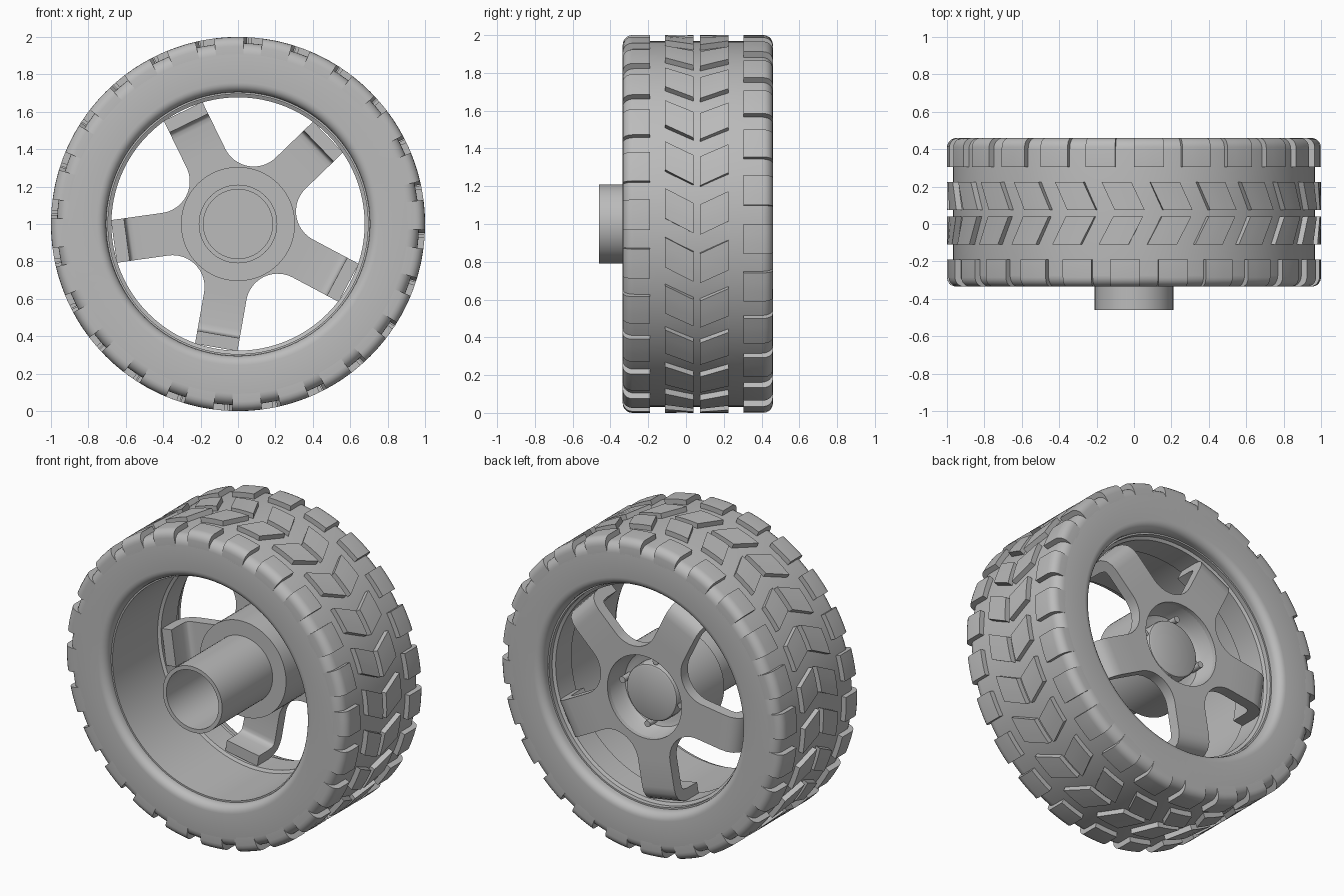
import bpy, bmesh
from math import sin, cos, radians, pi

if "Cube" in bpy.data.objects:
    bpy.data.objects.remove(bpy.data.objects["Cube"])

grey = bpy.data.materials.new("plain grey")
grey.use_nodes = True
grey.diffuse_color = (0.5, 0.5, 0.5, 1)
grey.node_tree.nodes["Principled BSDF"].inputs["Base Color"].default_value = (0.5, 0.5, 0.5, 1)

MID, HALF = 0.0625, 0.3975          # tyre centre and half width along the axle
BACK, FRONT = MID + HALF, MID - HALF
BASE_R, TREAD_R = 0.968, 1.0


def place(r, y, deg):
    """Point on the wheel, angle measured from the top towards +x."""
    a = radians(deg)
    return (r * sin(a), y, 1 + r * cos(a))


def finish(bm, name, recalc=True, thickness=0):
    bmesh.ops.remove_doubles(bm, verts=bm.verts, dist=0.0001)
    if recalc:
        bmesh.ops.recalc_face_normals(bm, faces=bm.faces)
    mesh = bpy.data.meshes.new(name)
    bm.to_mesh(mesh)
    bm.free()
    obj = bpy.data.objects.new(name, mesh)
    bpy.context.collection.objects.link(obj)
    mesh.materials.append(grey)
    bpy.ops.object.select_all(action='DESELECT')
    obj.select_set(True)
    bpy.context.view_layer.objects.active = obj
    if thickness:
        mod = obj.modifiers.new("thickness", 'SOLIDIFY')
        mod.thickness, mod.offset, mod.use_even_offset = thickness, -1, True
        bpy.ops.object.modifier_apply(modifier=mod.name)
    bpy.ops.object.shade_smooth_by_angle(angle=radians(35))
    return obj


def sweep(bm, profile, angles, skew=lambda y: 0, ring=False):
    """Sweep a closed (radius, y) profile around the axle."""
    rows = [[bm.verts.new(place(r, y, a + skew(y))) for r, y in profile] for a in angles]
    n = len(profile)
    for i in range(len(rows) if ring else len(rows) - 1):
        a, b = rows[i], rows[(i + 1) % len(rows)]
        for j in range(n):
            k = (j + 1) % n
            quad = [a[j], a[k], b[k], b[j]]
            if profile[j][0] == 0 and profile[k][0] == 0:
                continue
            if profile[j][0] == 0:
                quad = [a[j], a[k], b[k]]
            elif profile[k][0] == 0:
                quad = [a[j], a[k], b[j]]
            bm.faces.new(quad)
    if not ring:
        bm.faces.new(rows[0])
        bm.faces.new(rows[-1])


def lathe(name, profile, segments=96):
    bm = bmesh.new()
    sweep(bm, profile, [360 * i / segments for i in range(segments)], ring=True)
    bmesh.ops.delete(bm, geom=[v for v in bm.verts if not v.link_faces], context='VERTS')
    return finish(bm, name)


def corner(r, y, size, start, end, steps=6):
    """Rounded corner points in (radius, y)."""
    return [(r + size * cos(radians(start + (end - start) * i / steps)),
             y + size * sin(radians(start + (end - start) * i / steps)))
            for i in range(steps + 1)]


# Tyre carcass: rounded shoulders and beads
lathe("tyre",
      corner(BASE_R - 0.06, BACK - 0.06, 0.06, 0, 90)
      + corner(0.755, BACK - 0.05, 0.05, 90, 180)
      + corner(0.755, FRONT + 0.05, 0.05, 180, 270)
      + corner(BASE_R - 0.06, FRONT + 0.06, 0.06, 270, 360))

# Rim barrel with a raised seat where the spokes meet it
lathe("rim_barrel", [(0.73, BACK - 0.07), (0.695, BACK - 0.07), (0.695, 0.36),
                     (0.677, 0.35), (0.677, 0.19), (0.695, 0.18),
                     (0.695, FRONT + 0.06), (0.73, FRONT + 0.06)])


# Tread: four rows of raised blocks
def tread_row(name, profile, start, skew=lambda y: 0, width=9.2, count=24):
    bm = bmesh.new()
    for i in range(count):
        a = start + i * 360 / count
        sweep(bm, profile, [a + width * s / 3 for s in range(4)], skew)
    finish(bm, name)


def shoulder_block(edge, side, inner):
    arc = [(TREAD_R - 0.05 + 0.05 * sin(t * pi / 10), edge - side * 0.05 * (1 - cos(t * pi / 10)))
           for t in range(6)]
    return [(0.9, edge)] + arc + [(TREAD_R, inner), (0.94, inner), (0.9, edge - side * 0.05)]


def flat_block(y0, y1):
    return [(0.95, y0), (TREAD_R, y0), (TREAD_R, y1), (0.95, y1)]


tread_row("front_shoulder_blocks", shoulder_block(FRONT, -1, -0.19), 7.6)
tread_row("back_shoulder_blocks", shoulder_block(BACK, 1, 0.305), 0)
tread_row("front_chevron_blocks", flat_block(-0.11, 0.04), 4.1, lambda y: (y + 0.11) * 30)
tread_row("back_chevron_blocks", flat_block(0.075, 0.225), 5, lambda y: (0.225 - y) * 27)

# Hub drum with axle tube at the front and a recess at the back
lathe("hub_and_axle_tube", [(0, 0.27), (0.21, 0.27), (0.235, 0.28), (0.25, 0.31),
                            (0.263, 0.40), (0.305, 0.40), (0.305, 0.05), (0.21, 0.05),
                            (0.21, -0.46), (0.185, -0.46), (0.185, 0.05), (0, 0.05)], 64)
lathe("centre_cap", [(0, 0.35), (0.165, 0.35), (0.175, 0.345), (0.18, 0.335),
                     (0.18, 0.26), (0, 0.26)], 48)

# Wheel studs
bm = bmesh.new()
for k in range(4):
    made = bmesh.ops.create_cone(bm, cap_ends=True, segments=16, radius1=0.02,
                                 radius2=0.02, depth=0.09)["verts"]
    x, y, z = place(0.208, 0.305, 82 + 90 * k)
    for v in made:
        v.co = (v.co.x + x, v.co.z + y, v.co.y + z)
finish(bm, "wheel_studs")

# Five spokes: one flat star with filleted windows and tips bent towards the front
W, FILLET, FACE_Y = 0.115, 0.17, 0.42
BEND = [(0.56, FACE_Y), (0.60, 0.414), (0.635, 0.395), (0.658, 0.36), (0.668, 0.31), (0.67, 0.2)]
reach = (W + FILLET) / sin(radians(36))
side = [(reach * cos(radians(36)) + FILLET * cos(radians(a)),
         W + FILLET + FILLET * sin(radians(a))) for a in range(-144, -89, 6)]
inner = [(0.262 * cos(radians(a)), 0.262 * sin(radians(a))) for a in range(-36, 37, 6)]
bm = bmesh.new()
for k in range(5):
    t = radians(46 + 72 * k)

    def vert(u, w, y=FACE_Y):
        return bm.verts.new((u * sin(t) + w * cos(t), y, 1 + u * cos(t) - w * sin(t)))

    edge_a = [vert(u, W, y) for u, y in BEND]
    edge_b = [vert(u, -W, y) for u, y in BEND]
    upper = [vert(u, w) for u, w in side]
    lower = [vert(u, -w) for u, w in side]
    hub = [vert(u, w) for u, w in inner]
    faces = [bm.faces.new(hub + upper + [edge_a[0], edge_b[0]] + lower[::-1])]
    for i in range(len(BEND) - 1):
        faces.append(bm.faces.new([edge_b[i], edge_a[i], edge_a[i + 1], edge_b[i + 1]]))
    for f in faces:
        f.normal_update()
        outward = f.normal.y + 0.5 * (f.normal.x * sin(t) + f.normal.z * cos(t))
        if outward < 0:
            f.normal_flip()
finish(bm, "spokes", recalc=False, thickness=0.07)
